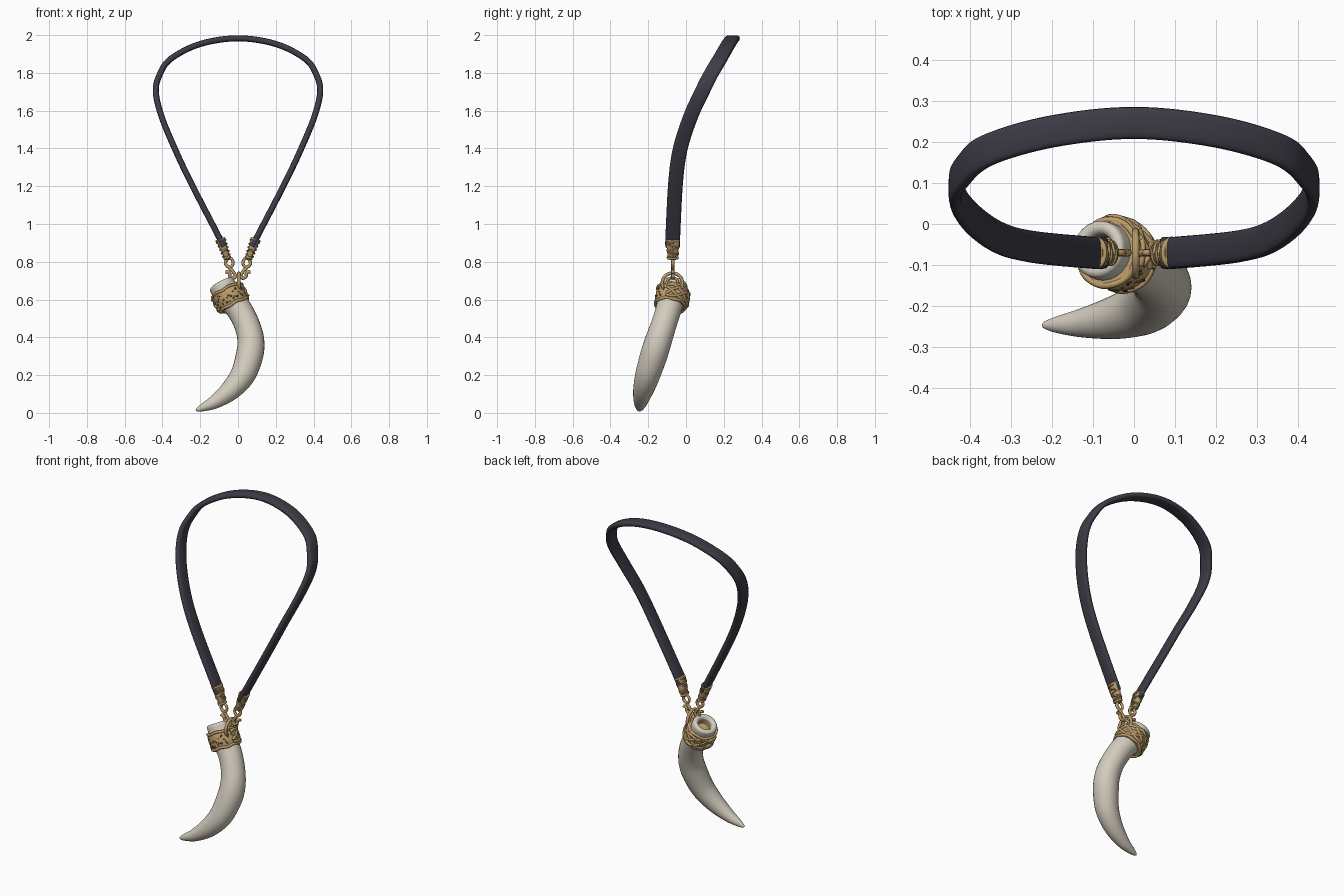
import bpy, bmesh, math, random
from mathutils import Vector

random.seed(4)
cube = bpy.data.objects.get("Cube")
if cube:
    bpy.data.objects.remove(cube)


def material(name, rgb):
    m = bpy.data.materials.new(name)
    m.use_nodes = True
    m.diffuse_color = (*rgb, 1)
    bsdf = m.node_tree.nodes["Principled BSDF"]
    bsdf.inputs["Base Color"].default_value = (*rgb, 1)
    bsdf.inputs["Roughness"].default_value = 0.7
    return m


leather = material("dark leather", (0.047, 0.045, 0.062))
ivory = material("ivory", (0.65, 0.60, 0.51))
hollow = material("hollow brown", (0.30, 0.22, 0.14))
gold = material("aged gold", (0.50, 0.335, 0.145))
pit = material("dark gold pits", (0.15, 0.09, 0.035))

X, Y, Z = Vector((1, 0, 0)), Vector((0, 1, 0)), Vector((0, 0, 1))


def spline(points, steps=6):
    """Smooth path through points of any dimension."""
    p = [Vector(q) for q in points]
    p = [p[0] * 2 - p[1]] + p + [p[-1] * 2 - p[-2]]
    out = []
    for i in range(1, len(p) - 2):
        a, b, c, d = p[i - 1:i + 3]
        for k in range(steps):
            t = k / steps
            out.append((b * 2 + (c - a) * t + (a * 2 - b * 5 + c * 4 - d) * t ** 2
                        + (b * 3 - a - c * 3 + d) * t ** 3) / 2)
    return out + [p[-2]]


def frame(tangent, hint):
    t = tangent.normalized()
    u = (hint - t * hint.dot(t)).normalized()
    return u, t.cross(u)


def ring(bm, centre, tangent, hint, a, b, sides, power=1.0):
    """Rounded cross-section, a along the hint direction and b across it."""
    u, v = frame(tangent, hint)
    out = []
    for k in range(sides):
        ang = math.tau * k / sides
        c, s = math.cos(ang), math.sin(ang)
        c = math.copysign(abs(c) ** power, c)
        s = math.copysign(abs(s) ** power, s)
        out.append(bm.verts.new(centre + u * a * c + v * b * s))
    return out


def loft(bm, rings, closed=False):
    n = len(rings[0])
    pairs = list(zip(rings, rings[1:]))
    if closed:
        pairs.append((rings[-1], rings[0]))
    else:
        bm.faces.new(rings[0])
        bm.faces.new(rings[-1])
    for r, q in pairs:
        for k in range(n):
            bm.faces.new((r[k], r[(k + 1) % n], q[(k + 1) % n], q[k]))


def tangents(path, closed=False):
    n = len(path)
    if closed:
        return [path[(i + 1) % n] - path[i - 1] for i in range(n)]
    return [path[min(i + 1, n - 1)] - path[max(i - 1, 0)] for i in range(n)]


def sweep(bm, path, a, b=None, hint=Y, sides=8, power=1.0, closed=False):
    rings = [ring(bm, p, t, hint, a, b or a, sides, power)
             for p, t in zip(path, tangents(path, closed))]
    loft(bm, rings, closed)


def finish(name, bm, mats, angle=50):
    bmesh.ops.recalc_face_normals(bm, faces=bm.faces)
    me = bpy.data.meshes.new(name)
    bm.to_mesh(me)
    bm.free()
    for m in mats:
        me.materials.append(m)
    ob = bpy.data.objects.new(name, me)
    bpy.context.collection.objects.link(ob)
    bpy.ops.object.select_all(action='DESELECT')
    ob.select_set(True)
    bpy.context.view_layer.objects.active = ob
    bpy.ops.object.shade_smooth_by_angle(angle=math.radians(angle))
    return ob


# Neck strap: flat band lofted around a mirrored loop
half = [(0.075, -0.07, 0.88), (0.10, -0.07, 0.93), (0.25, -0.055, 1.22),
        (0.335, -0.03, 1.4), (0.405, 0.025, 1.57), (0.435, 0.085, 1.70),
        (0.415, 0.13, 1.79), (0.355, 0.18, 1.875), (0.20, 0.225, 1.953)]
loop = half + [(0, 0.246, 1.983)] + [(-x, y, z) for x, y, z in reversed(half)]
bm = bmesh.new()
sweep(bm, spline(loop, 8), 0.039, 0.016, sides=16, power=0.6)
finish("neck_strap", bm, [leather])

# Horn: hollow mouth, rounded rim, curved taper to the tip (x, y, z, radius)
horn = spline([(-0.09, -0.06, 0.685, 0.070), (-0.05, -0.074, 0.615, 0.072),
               (0.008, -0.093, 0.545, 0.068), (0.05, -0.12, 0.46, 0.068),
               (0.068, -0.147, 0.38, 0.071), (0.06, -0.172, 0.30, 0.072),
               (0.025, -0.203, 0.20, 0.066), (-0.04, -0.226, 0.12, 0.054),
               (-0.12, -0.240, 0.06, 0.037), (-0.185, -0.245, 0.029, 0.021),
               (-0.215, -0.246, 0.017, 0.010), (-0.223, -0.246, 0.013, 0.003)])
centres = [p.to_3d() if len(p) == 3 else Vector(p[:3]) for p in horn]
directions = tangents(centres)
bm = bmesh.new()
mouth, axis = centres[0], directions[0].normalized()
rings = [ring(bm, mouth + axis * d, axis, Y, r, r, 24)
         for d, r in ((0.06, 0.022), (0.045, 0.034), (0.012, 0.038),
                      (0.0, 0.044), (-0.004, 0.056), (0.0, 0.066))]
rings += [ring(bm, c + (axis * 0.007 if i == 0 else Vector()), t, Y, p[3], p[3], 24)
          for i, (c, t, p) in enumerate(zip(centres, directions, horn))]
loft(bm, rings)
for f in bm.faces:
    middle = f.calc_center_median()
    depth = (middle - mouth).dot(axis)
    away = (middle - mouth - axis * depth).length
    f.material_index = int(0.01 < depth < 0.07 and away < 0.042)
finish("horn", bm, [ivory, hollow])

# Collar around the horn, its frame runs down the horn axis
hub = Vector((-0.042, -0.076, 0.610))
collar_axis = Vector((0.45, -0.13, -0.85)).normalized()
cu, cv = frame(collar_axis, Y)


def around(angle, height, radius):
    return (hub + collar_axis * height
            + (cu * math.cos(angle) + cv * math.sin(angle)) * radius)


bm = bmesh.new()
profile = [(-0.05, 0.066), (-0.05, 0.080), (-0.03, 0.085), (0, 0.086),
           (0.03, 0.084), (0.05, 0.078), (0.05, 0.060)]
loft(bm, [ring(bm, hub + collar_axis * h, collar_axis, Y, r, r, 32) for h, r in profile])
finish("collar", bm, [gold])

# Rope edging all round, crossing wraps over the back
bm = bmesh.new()
for height in (-0.045, 0.045):
    path = [around(math.tau * k / 48, height + 0.003 * math.sin(k * math.pi / 4), 0.081)
            for k in range(48)]
    sweep(bm, path, 0.008, hint=collar_axis, closed=True)
for phase in range(4):
    path = []
    for k in range(41):
        ang = (k / 40 - 0.5) * 1.2 * math.pi
        wave = math.sin(ang * 2 + phase * math.pi / 2)
        path.append(around(ang, 0.034 * wave, 0.086 + 0.003 * math.cos(ang * 4)))
    sweep(bm, path, 0.008, hint=collar_axis)
finish("collar_ropes", bm, [gold])

# Small hammered marks over the front
bm = bmesh.new()
for k in range(30):
    ang = math.pi * (0.66 + 0.7 * k / 30)
    height = random.uniform(-0.032, 0.032)
    slant = random.uniform(-0.006, 0.006)
    path = [around(ang + j * 0.035, height + j * slant, 0.0855) for j in (-1, 0, 1)]
    sweep(bm, path, 0.003, hint=collar_axis, sides=6)
finish("collar_marks", bm, [pit])

# Bail ring standing on the collar
bm = bmesh.new()
for radius, tube in ((0.054, 0.009), (0.030, 0.007)):
    path = [Vector((0.004, -0.072 + radius * math.cos(math.tau * k / 32),
                    0.686 + radius * math.sin(math.tau * k / 32))) for k in range(32)]
    sweep(bm, path, tube, hint=X, closed=True)
finish("bail_ring", bm, [gold])

for side, label in ((1, "left"), (-1, "right")):
    # Strap end cap, wider at the strap, with wound cords
    top, bottom = Vector((side * 0.094, -0.07, 0.922)), Vector((side * 0.054, -0.07, 0.812))
    run = bottom - top
    u, v = frame(run, Y)
    bm = bmesh.new()
    stations = [(0, 0.033, 0.019), (0.1, 0.035, 0.022), (0.45, 0.032, 0.020),
                (0.8, 0.028, 0.015), (1, 0.018, 0.012)]
    loft(bm, [ring(bm, top + run * t, run, Y, a, b, 16, 0.7) for t, a, b in stations])
    finish(label + "_strap_cap", bm, [gold])

    bm = bmesh.new()
    for t in (0.05, 0.92):
        path = [top + run * t + u * (0.034 - 0.008 * t) * math.cos(math.tau * k / 24)
                + v * (0.023 - 0.008 * t) * math.sin(math.tau * k / 24) for k in range(24)]
        sweep(bm, path, 0.006, hint=run, closed=True)
    for turn in (1, -1):
        path = []
        for k in range(61):
            t, ang = 0.05 + 0.85 * k / 60, turn * math.tau * 2.5 * k / 60
            path.append(top + run * t + u * (0.033 - 0.006 * t) * math.cos(ang)
                        + v * (0.025 - 0.008 * t) * math.sin(ang))
        sweep(bm, path, 0.005, hint=run, sides=6)
    finish(label + "_cap_cords", bm, [gold])

    # Open hook with a flared tip, hanging from a small eye
    bm = bmesh.new()
    hook = [(0.058, 0.815), (0.066, 0.79), (0.044, 0.768), (0.024, 0.745), (0.014, 0.725),
            (0.024, 0.713), (0.042, 0.722), (0.046, 0.742), (0.066, 0.748)]
    sweep(bm, spline([(side * x, -0.07, z) for x, z in hook]), 0.009)
    eye = [Vector((side * 0.046 + 0.020 * math.cos(math.tau * k / 20), -0.07,
                   0.795 + 0.024 * math.sin(math.tau * k / 20))) for k in range(20)]
    sweep(bm, eye, 0.008, closed=True)
    finish(label + "_hook", bm, [gold])
